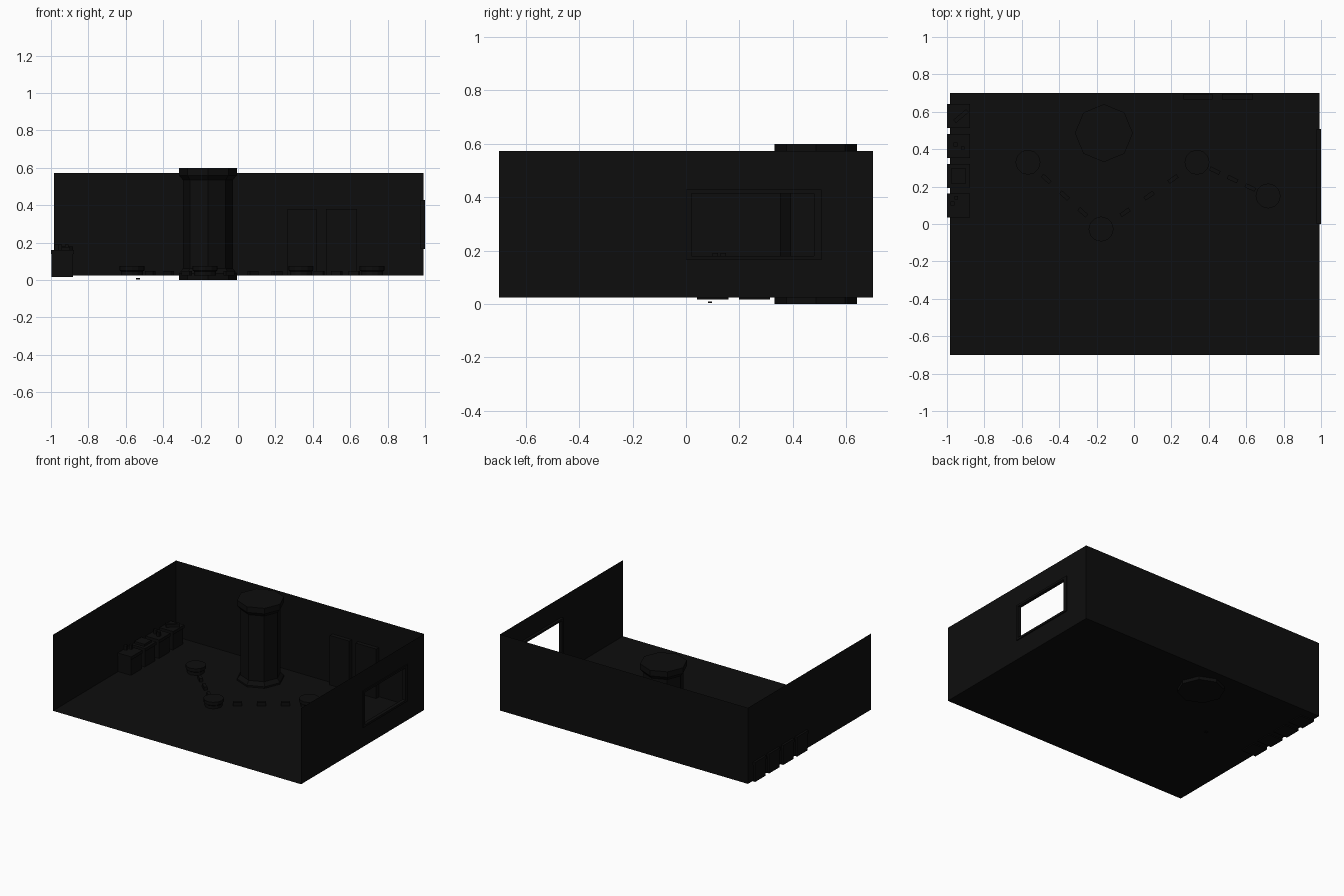
import bpy, bmesh, math
from mathutils import Matrix, Vector

if "Cube" in bpy.data.objects:
    bpy.data.objects.remove(bpy.data.objects["Cube"])

dark = bpy.data.materials.new("near_black")
dark.diffuse_color = (0.004, 0.004, 0.004, 1)
dark.use_nodes = True
dark.node_tree.nodes["Principled BSDF"].inputs["Base Color"].default_value = dark.diffuse_color


def finish(name, bm):
    me = bpy.data.meshes.new(name)
    bm.to_mesh(me)
    bm.free()
    me.materials.append(dark)
    ob = bpy.data.objects.new(name, me)
    bpy.context.collection.objects.link(ob)
    return ob


def box(name, x, y, z, angle=0.0):
    """Box from (min, max) ranges, optionally turned about its own z axis."""
    bm = bmesh.new()
    bmesh.ops.create_cube(bm, size=1)
    size = [r[1] - r[0] for r in (x, y, z)]
    mid = Vector([(r[0] + r[1]) / 2 for r in (x, y, z)])
    bm.transform(Matrix.Translation(mid) @ Matrix.Rotation(angle, 4, 'Z') @ Matrix.Diagonal((*size, 1)))
    return finish(name, bm)


def cbox(name, cx, cy, z, sx, sy, angle=0.0):
    return box(name, (cx - sx / 2, cx + sx / 2), (cy - sy / 2, cy + sy / 2), z, angle)


def sheets(name, quads):
    bm = bmesh.new()
    for q in quads:
        bm.faces.new([bm.verts.new(p) for p in q])
    bmesh.ops.remove_doubles(bm, verts=bm.verts, dist=1e-5)
    return finish(name, bm)


def lathe(name, cx, cy, profile, sides):
    """Faceted turned shape from (radius, z) pairs, capped at both ends."""
    bm = bmesh.new()
    rings = [[bm.verts.new((cx + r * math.cos(2 * math.pi * i / sides),
                            cy + r * math.sin(2 * math.pi * i / sides), z))
              for i in range(sides)] for r, z in profile]
    for a, b in zip(rings, rings[1:]):
        for i in range(sides):
            j = (i + 1) % sides
            bm.faces.new((a[i], a[j], b[j], b[i]))
    bm.faces.new(rings[0][::-1])
    bm.faces.new(rings[-1])
    return finish(name, bm)


# Room shell: thin floor and walls, open at the front and top
X0, X1, Y, Z0, Z1 = -0.984, 0.993, 0.7, 0.024, 0.572
sheets("floor", [[(X0, -Y, Z0), (X1, -Y, Z0), (X1, Y, Z0), (X0, Y, Z0)]])
sheets("back_wall", [[(X0, Y, Z0), (X1, Y, Z0), (X1, Y, Z1), (X0, Y, Z1)]])
sheets("left_wall", [[(X0, -Y, Z0), (X0, Y, Z0), (X0, Y, Z1), (X0, -Y, Z1)]])

# Right wall is a grid of strips with the window cell left out
ys, zs = [-Y, 0.015, 0.485, Y], [Z0, 0.178, 0.415, Z1]
sheets("right_wall", [[(X1, ys[i], zs[k]), (X1, ys[i + 1], zs[k]),
                       (X1, ys[i + 1], zs[k + 1]), (X1, ys[i], zs[k + 1])]
                      for i in range(3) for k in range(3) if (i, k) != (1, 1)])

# Window frame
for name, y, z in (("window_sill", (0.0, 0.507), (0.165, 0.18)),
                   ("window_head", (0.0, 0.507), (0.413, 0.428)),
                   ("window_front_jamb", (0.0, 0.02), (0.18, 0.413)),
                   ("window_rear_jamb", (0.48, 0.507), (0.18, 0.413))):
    box(name, (0.975, 1.0), y, z)

# Octagonal column with flared base and cap
lathe("column", -0.161, 0.486,
      [(0.155, 0), (0.155, 0.035), (0.134, 0.062), (0.134, 0.535),
       (0.155, 0.56), (0.155, 0.6)], 8)

# Two panels against the back wall
for name, x in (("left_panel", (0.265, 0.42)), ("right_panel", (0.47, 0.635))):
    box(name, x, (0.665, 0.695), (Z0, 0.38))

# Round pads and the dashes joining them
pads = [(-0.567, 0.33), (-0.176, -0.027), (0.337, 0.33), (0.717, 0.15)]
for x, y in pads:
    lathe("round_pad", x, y, [(0.058, Z0), (0.058, 0.045), (0.067, 0.052), (0.067, 0.075)], 12)
for (ax, ay), (bx, by) in zip(pads, pads[1:]):
    angle = math.atan2(by - ay, bx - ax)
    for t in (0.25, 0.5, 0.75):
        cbox("path_dash", ax + (bx - ax) * t, ay + (by - ay) * t, (Z0, 0.048), 0.058, 0.022, angle)

# Crates along the left wall, each with a rim
crate_y = [0.577, 0.418, 0.257, 0.1]
for y in crate_y:
    cbox("crate", -0.939, y, (0.017, 0.14), 0.115, 0.117)
    cbox("crate_lid", -0.938, y, (0.138, 0.16), 0.124, 0.128)

# Goods lying on the crates
cbox("crate_bar", -0.925, crate_y[0], (0.16, 0.18), 0.09, 0.022, math.radians(40))
for x, y in ((-0.955, 0.425), (-0.915, 0.405), (-0.97, 0.11), (-0.95, 0.14)):
    cbox("crate_block", x, y, (0.16, 0.19), 0.02, 0.02)
cbox("crate_slab", -0.938, crate_y[2], (0.16, 0.176), 0.08, 0.08)

# Small chip just under the floor
cbox("floor_chip", -0.535, 0.09, (0.004, 0.01), 0.02, 0.016)
